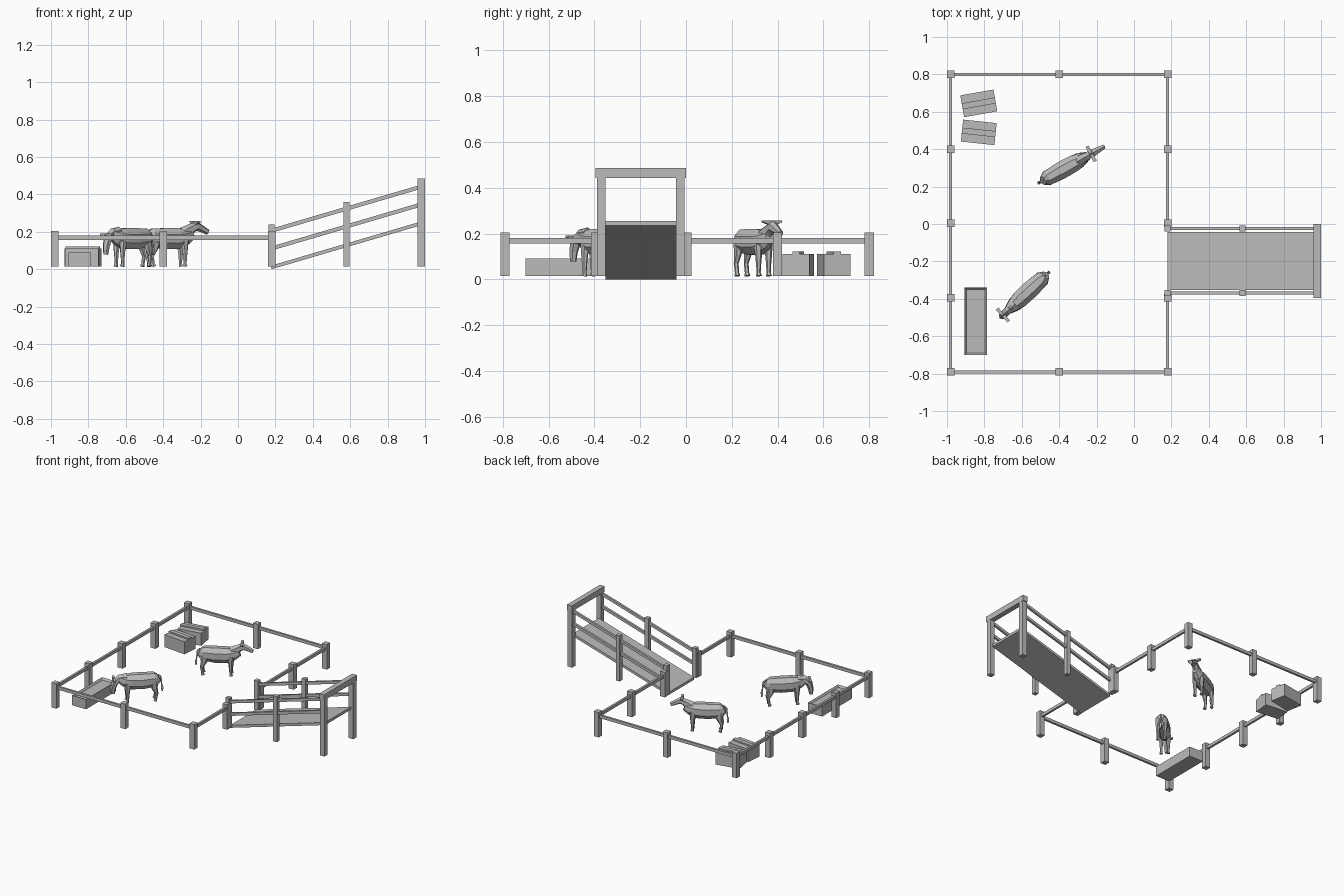
import bpy, bmesh, math
from mathutils import Matrix, Vector

cube = bpy.data.objects.get("Cube")
if cube:
    bpy.data.objects.remove(cube, do_unlink=True)

grey = bpy.data.materials.new("plain grey")
grey.use_nodes = True
grey.diffuse_color = (0.5, 0.5, 0.5, 1)
grey.node_tree.nodes["Principled BSDF"].inputs["Base Color"].default_value = (0.5, 0.5, 0.5, 1)


def finish(name, bm, matrix=Matrix()):
    bmesh.ops.recalc_face_normals(bm, faces=bm.faces)
    mesh = bpy.data.meshes.new(name)
    bm.to_mesh(mesh)
    bm.free()
    mesh.materials.append(grey)
    obj = bpy.data.objects.new(name, mesh)
    obj.matrix_world = matrix
    bpy.context.collection.objects.link(obj)
    return obj


def box(name, xs, ys, zs, rise=0, matrix=Matrix()):
    """Box between limits; rise lifts the +x end, keeping ends upright."""
    bm = bmesh.new()
    bmesh.ops.create_cube(bm, size=1)
    for v in bm.verts:
        right = v.co.x > 0
        v.co = (xs[right], ys[v.co.y > 0], zs[v.co.z > 0] + rise * right)
    return finish(name, bm, matrix)


def around(c, size):
    return (c - size / 2, c + size / 2)


def loft(name, stations, sides, matrix, y=0):
    """Skin rings along a path in the xz plane: (x, z, half width, half depth)."""
    bm = bmesh.new()
    rings = []
    for i, (x, z, hw, hd) in enumerate(stations):
        a, b = stations[max(i - 1, 0)], stations[min(i + 1, len(stations) - 1)]
        t = Vector((b[0] - a[0], 0, b[1] - a[1])).normalized()
        n = Vector((-t.z, 0, t.x))
        ring = []
        for k in range(sides):
            ang = math.tau * (k + 0.5) / sides
            grow = 1 / math.cos(math.pi / sides)
            p = Vector((x, y, z)) + n * hd * grow * math.sin(ang)
            p.y += hw * grow * math.cos(ang)
            ring.append(bm.verts.new(p))
        rings.append(ring)
    for r, s in zip(rings, rings[1:]):
        for k in range(sides):
            m = (k + 1) % sides
            bm.faces.new((r[k], r[m], s[m], s[k]))
    bm.faces.new(rings[0])
    bm.faces.new(rings[-1])
    return finish(name, bm, matrix)


# Pen posts
left, right, front, back = -0.98, 0.18, -0.79, 0.8
spots = [(x, y) for x in (left, right) for y in (front, -0.395, 0.005, 0.4, back)]
spots += [(-0.4, front), (-0.4, back)]
for x, y in spots:
    box("pen_post", around(x, 0.04), around(y, 0.04), (0.015, 0.204))

# Pen rails, with an opening at the ramp
rail_z = (0.157, 0.18)
for y in (front, back):
    box("pen_rail", (left, right), around(y, 0.016), rail_z)
for x, y0, y1 in ((left, front, back), (right, front, -0.395), (right, 0.005, back)):
    box("side_rail", around(x, 0.016), (y0, y1), rail_z)

# Loading ramp
rise = 0.235
box("ramp_deck", (0.18, 0.98), (-0.352, -0.042), (0, 0.02), rise)
for y in (-0.37, -0.025):
    box("ramp_post_low", around(0.18, 0.032), around(y, 0.032), (0.015, 0.24))
    box("ramp_post_middle", around(0.58, 0.032), around(y, 0.032), (0.015, 0.36))
    box("ramp_post_high", around(0.98, 0.038), around(y, 0.038), (0.015, 0.45))
    for z in (0.1, 0.195):
        box("ramp_rail", (0.18, 0.98), around(y, 0.016), (z, z + 0.022), rise)
box("ramp_crossbar", (0.96, 1.0), (-0.395, 0), (0.443, 0.486))

# Feed trough with a sunken top
trough = box("feed_trough", (-0.905, -0.787), (-0.70, -0.34), (0.015, 0.09))
bm = bmesh.new()
bm.from_mesh(trough.data)
top = [f for f in bm.faces if f.normal.z > 0.9]
bmesh.ops.inset_region(bm, faces=top, thickness=0.014)
for v in top[0].verts:
    v.co.z -= 0.015
bm.to_mesh(trough.data)
bm.free()

# Hay bales with a raised strip
for x, y, turn in ((-0.83, 0.645, 10), (-0.83, 0.49, -6)):
    m = Matrix.Translation((x, y, 0)) @ Matrix.Rotation(math.radians(turn), 4, 'Z')
    box("hay_bale", around(0, 0.18), around(0, 0.118), (0.015, 0.11), matrix=m)
    box("bale_strip", around(0, 0.18), around(0, 0.032), (0.11, 0.121), matrix=m)


def cow(x, y, turn, head, ears):
    m = Matrix.Translation((x, y, 0)) @ Matrix.Rotation(math.radians(turn), 4, 'Z')
    loft("cow_body", [(-0.14, 0.183, 0.022, 0.028), (-0.115, 0.169, 0.04, 0.05),
                      (-0.03, 0.163, 0.047, 0.056), (0.05, 0.164, 0.045, 0.055),
                      (0.1, 0.174, 0.034, 0.042), (0.135, 0.19, 0.02, 0.03)], 8, m)
    loft("cow_head", head, 6, m)
    loft("cow_tail", [(-0.135, 0.2, 0.005, 0.005), (-0.153, 0.185, 0.005, 0.005),
                      (-0.16, 0.12, 0.004, 0.004), (-0.163, 0.105, 0.008, 0.008),
                      (-0.163, 0.075, 0.004, 0.004)], 4, m)
    for side in (-1, 1):
        yy = side * 0.025
        loft("cow_front_leg", [(0.075, 0.16, 0.016, 0.024), (0.08, 0.1, 0.012, 0.014),
                               (0.08, 0.06, 0.009, 0.01), (0.08, 0.03, 0.008, 0.008),
                               (0.083, 0.015, 0.011, 0.012)], 6, m, yy)
        loft("cow_hind_leg", [(-0.1, 0.16, 0.016, 0.032), (-0.107, 0.11, 0.013, 0.018),
                              (-0.122, 0.07, 0.009, 0.01), (-0.115, 0.03, 0.008, 0.008),
                              (-0.111, 0.015, 0.011, 0.012)], 6, m, yy)
        # Ear flaring outward and up
        ear = box("cow_ear", around(ears[0], 0.018), (0, 1), (0, 1), matrix=m)
        for v in ear.data.vertices:
            outer, upper = v.co.y > 0.5, v.co.z > 0.5
            v.co.y = side * (0.046 if outer else 0.004)
            v.co.z = ears[1] + (0.011 if upper else (0.002 if outer else -0.011))
        bm = bmesh.new()
        bm.from_mesh(ear.data)
        bmesh.ops.recalc_face_normals(bm, faces=bm.faces)
        bm.to_mesh(ear.data)
        bm.free()


# Cow looking ahead, and cow with its head lowered to the trough
cow(-0.365, 0.3, 29, [(0.085, 0.188, 0.026, 0.034), (0.135, 0.218, 0.02, 0.024),
                      (0.165, 0.23, 0.021, 0.022), (0.2, 0.214, 0.015, 0.016),
                      (0.232, 0.198, 0.012, 0.013)], (0.155, 0.246))
cow(-0.575, -0.37, 223, [(0.085, 0.188, 0.026, 0.034), (0.135, 0.188, 0.02, 0.026),
                         (0.165, 0.163, 0.021, 0.022), (0.177, 0.12, 0.016, 0.017),
                         (0.18, 0.078, 0.012, 0.012)], (0.172, 0.18))
